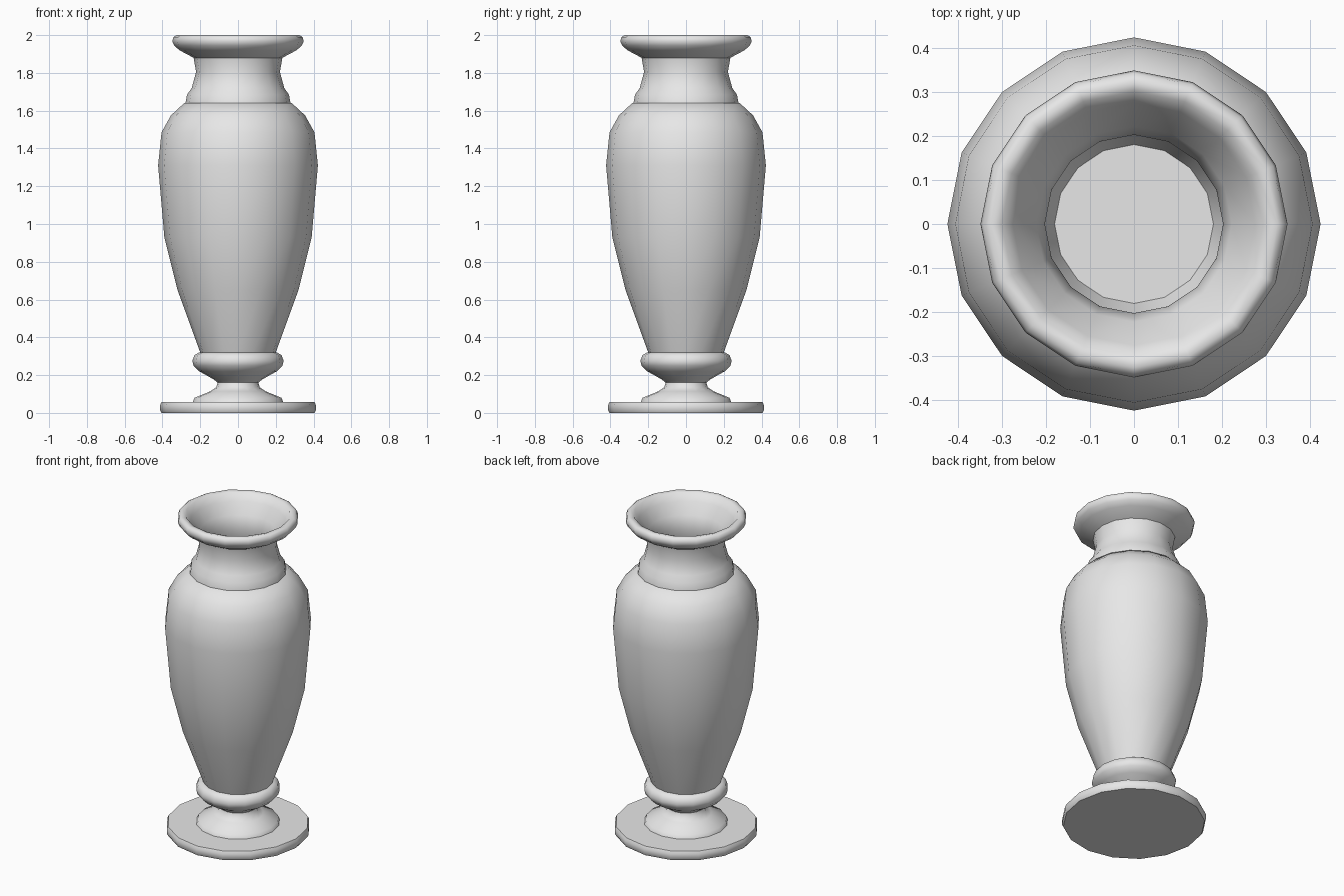
import bpy, bmesh, math

if "Cube" in bpy.data.objects:
    bpy.data.objects.remove(bpy.data.objects["Cube"], do_unlink=True)

SIDES = 16

stone = bpy.data.materials.new("plain_grey")
stone.use_nodes = True
GREY = (0.8, 0.8, 0.8, 1)
stone.diffuse_color = GREY
stone.node_tree.nodes["Principled BSDF"].inputs["Base Color"].default_value = GREY


def lathe(name, profile, angle=50):
    """Turn a (radius, height) profile around z; radius 0 makes no ring, ends are capped on request."""
    bm = bmesh.new()
    rings = []
    for r, z in profile:
        if r == 0:
            continue
        rings.append([bm.verts.new((r * math.cos(a), r * math.sin(a), z))
                      for a in (2 * math.pi * i / SIDES for i in range(SIDES))])
    for low, high in zip(rings, rings[1:]):
        for i in range(SIDES):
            j = (i + 1) % SIDES
            bm.faces.new((low[i], low[j], high[j], high[i]))
    if profile[0][0] == 0:
        bm.faces.new(rings[0][::-1])
    if profile[-1][0] == 0:
        bm.faces.new(rings[-1])
    mesh = bpy.data.meshes.new(name)
    bm.to_mesh(mesh)
    bm.free()
    obj = bpy.data.objects.new(name, mesh)
    bpy.context.collection.objects.link(obj)
    mesh.materials.append(stone)
    bpy.ops.object.select_all(action='DESELECT')
    obj.select_set(True)
    bpy.context.view_layer.objects.active = obj
    bpy.ops.object.shade_smooth_by_angle(angle=math.radians(angle))
    return obj


# Round plinth at the bottom
lathe("base_plate", [(0, 0), (.405, 0), (.413, .015), (.413, .04), (.405, .057), (0, .057)])

# Domed foot, narrow stem and rounded collar
lathe("stem_and_collar", [
    (.24, .057), (.23, .08), (.145, .115), (.115, .135), (.108, .16),
    (.13, .178), (.205, .22), (.235, .25), (.242, .275), (.23, .307),
    (.205, .32), (0, .32)])

# Hollow body: outer wall, shoulder, neck, rolled lip, then the inner wall to the floor
lathe("vase_body", [
    (.2, .32), (.32, .65), (.39, .93), (.423, 1.31), (.405, 1.485),
    (.355, 1.575), (.285, 1.64), (.278, 1.64), (.27, 1.685), (.245, 1.72),
    (.222, 1.805), (.235, 1.88), (.31, 1.92), (.338, 1.945), (.348, 1.968),
    (.342, 1.99), (.325, 2.0), (.3, 1.995), (.275, 1.95), (.222, 1.885),
    (.202, 1.805), (.225, 1.72), (.262, 1.63), (.335, 1.56), (.385, 1.475),
    (.403, 1.31), (.37, .935), (.3, .655), (.18, .34), (0, .34)])
